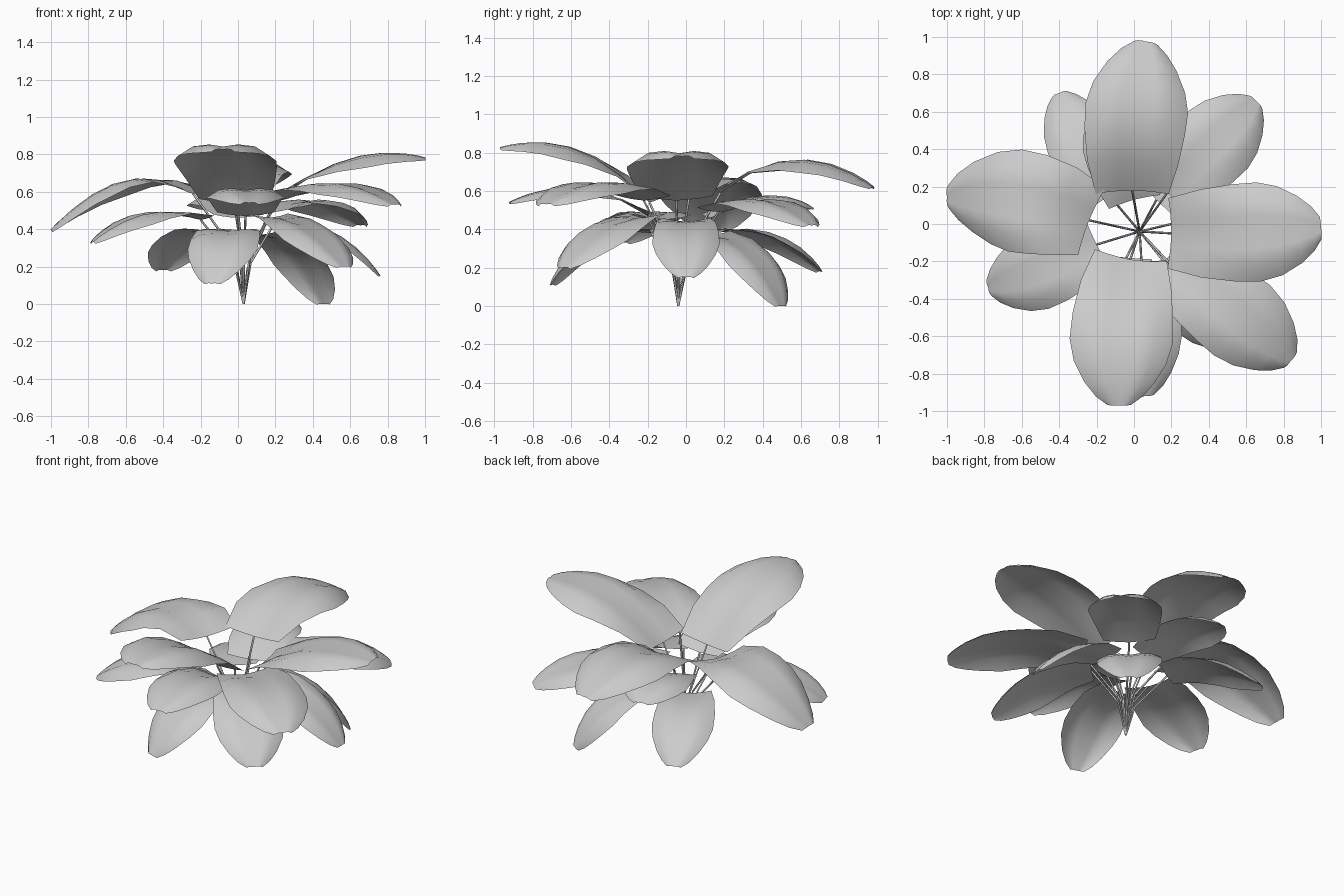
import bpy
from mathutils import Vector

if "Cube" in bpy.data.objects:
    bpy.data.objects.remove(bpy.data.objects["Cube"])

ROOT = Vector((0.03, -0.04, 0.0))
# half-width profile along the leaf (t, share of full width)
OUTLINE = [(0, .71), (.2, .89), (.4, .98), (.57, 1.0), (.72, .90), (.86, .68), (.95, .45), (1, .23)]
# cross-section: across, lift at the cupped base, lift further out (midrib, humps, drooping edges)
SECTION = [(-1, .08, -.10), (-.67, .04, .005), (-.33, .015, .025), (0, 0, 0),
           (.33, .015, .025), (.67, .04, .005), (1, .08, -.10)]

# name: base, middle and tip of the midrib, width
LEAVES = {
    "back_upper": ((-.01, .18, .59), (.01, .57, .75), (.065, .975, .62), .55),
    "front_upper": ((-.02, -.19, .54), (-.065, -.56, .80), (-.08, -.97, .825), .55),
    "right_upper": ((.20, -.05, .55), (.60, -.045, .765), (1.0, -.02, .78), .53),
    "left_upper": ((-.24, .02, .59), (-.60, .12, .645), (-1.0, .145, .395), .55),
    "front_right_mid": ((.20, -.22, .55), (.54, -.485, .635), (.84, -.73, .53), .48),
    "front_left_mid": ((-.20, -.11, .45), (-.50, -.245, .475), (-.78, -.34, .33), .42),
    "front_mid": ((.04, -.20, .47), (.04, -.55, .605), (.06, -.92, .54), .43),
    "back_right_mid": ((.18, .17, .49), (.425, .425, .545), (.655, .655, .42), .44),
    "back_mid": ((0, .13, .46), (-.07, .40, .565), (-.13, .66, .51), .40),
    "back_left_lower": ((-.13, .15, .38), (-.28, .43, .365), (-.40, .70, .18), .37),
    "right_lower": ((.20, 0, .44), (.51, 0, .375), (.76, 0, .15), .35),
    "front_lower": ((-.04, -.18, .38), (-.08, -.47, .345), (-.14, -.70, .11), .38),
    "front_right_lower": ((.16, -.20, .46), (.38, -.43, .40), (.57, -.64, .20), .42),
    "back_right_lower": ((.12, .13, .37), (.33, .35, .265), (.46, .50, 0), .39),
}


def make_leaf(name, base, mid, tip, width):
    base, mid, tip = Vector(base), Vector(mid), Vector(tip)
    ctrl = 2 * mid - (base + tip) / 2
    verts, faces = [], []
    n = len(SECTION)
    for t, share in OUTLINE:
        centre = (1 - t) ** 2 * base + 2 * t * (1 - t) * ctrl + t * t * tip
        along = ((1 - t) * (ctrl - base) + t * (tip - ctrl)).normalized()
        side = along.cross(Vector((0, 0, 1))).normalized()
        up = side.cross(along)
        half = width * share / 2
        blend = min(1, t / .5)
        for across, cup, droop in SECTION:
            lift = cup + (droop - cup) * blend
            verts.append(centre + side * across * half + up * lift * width * share)
    for r in range(len(OUTLINE) - 1):
        for c in range(n - 1):
            a = r * n + c
            faces.append((a, a + 1, a + n + 1, a + n))
    mesh = bpy.data.meshes.new(name)
    mesh.from_pydata(verts, [], faces)
    mesh.update()
    mesh.shade_smooth()
    obj = bpy.data.objects.new(name, mesh)
    bpy.context.collection.objects.link(obj)


def make_stem(name, base):
    # rises steeply from the root, then flares out to the leaf base
    base = Vector(base)
    bend = ROOT.lerp(base, .22)
    bend.z = base.z * .5
    curve = bpy.data.curves.new(name, 'CURVE')
    curve.dimensions = '3D'
    curve.bevel_depth = .006
    curve.bevel_resolution = 0
    curve.use_fill_caps = True
    spline = curve.splines.new('POLY')
    spline.points.add(2)
    for p, co in zip(spline.points, (ROOT, bend, base)):
        p.co = (*co, 1)
    obj = bpy.data.objects.new(name, curve)
    bpy.context.collection.objects.link(obj)


# leaves with their stems
for key, (base, mid, tip, width) in LEAVES.items():
    make_leaf("leaf_" + key, base, mid, tip, width)
    make_stem("stem_" + key, base)
